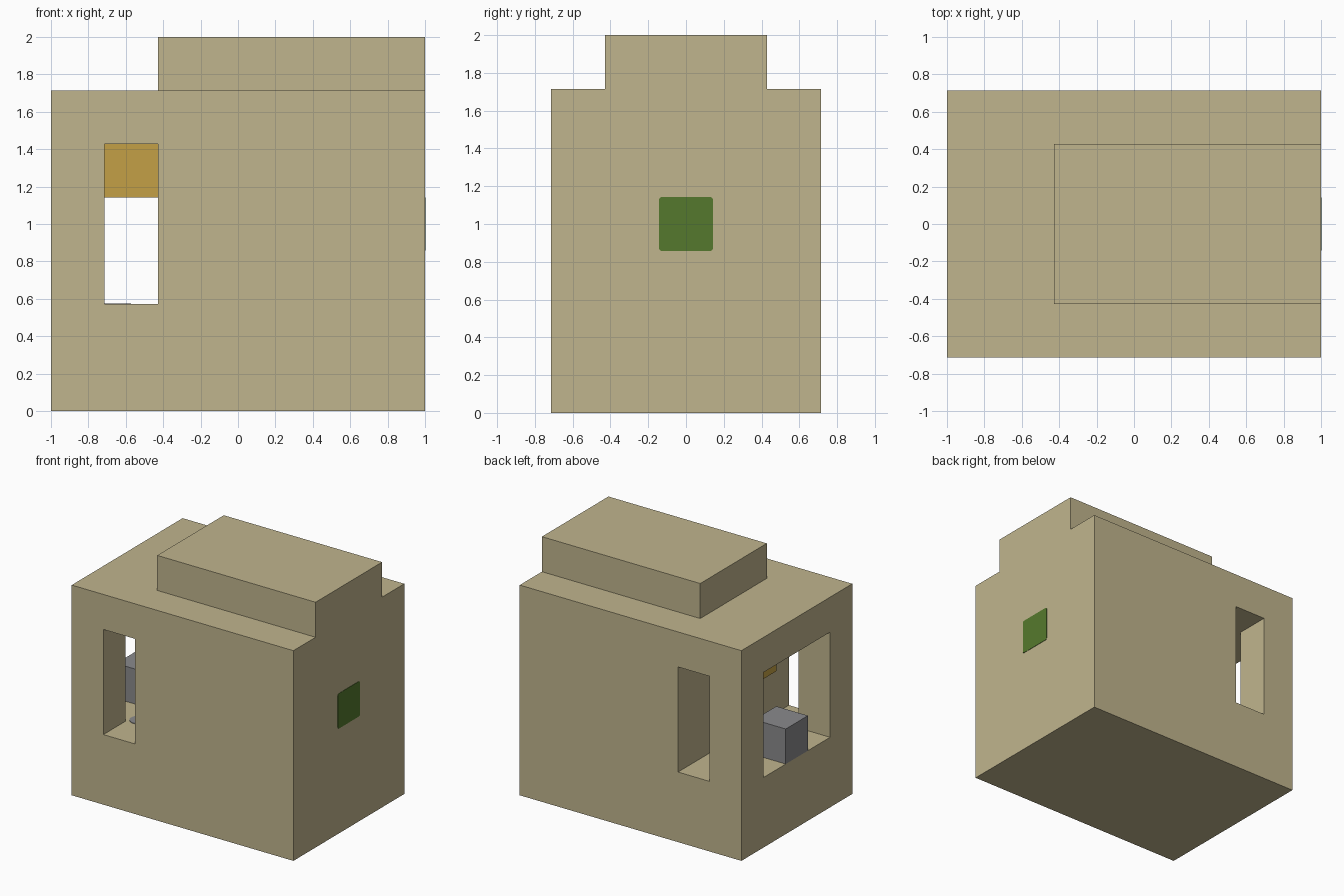
import bpy
import bmesh
from mathutils import Vector

U = 1 / 7  # one block unit

if "Cube" in bpy.data.objects:
    bpy.data.objects.remove(bpy.data.objects["Cube"], do_unlink=True)


def material(name, color):
    m = bpy.data.materials.new(name)
    m.use_nodes = True
    m.diffuse_color = (*color, 1)
    m.node_tree.nodes["Principled BSDF"].inputs["Base Color"].default_value = (*color, 1)
    return m


TAN = material("tan", (0.527, 0.462, 0.270))
AMBER = material("amber", (0.552, 0.352, 0.061))
GREEN = material("green", (0.091, 0.191, 0.026))
GREY = material("grey", (0.254, 0.254, 0.262))


def finish(bm, name, mat):
    bmesh.ops.recalc_face_normals(bm, faces=bm.faces)
    me = bpy.data.meshes.new(name)
    bm.to_mesh(me)
    bm.free()
    me.materials.append(mat)
    ob = bpy.data.objects.new(name, me)
    bpy.context.collection.objects.link(ob)
    return ob


def prism(name, outline, z0, z1, mat):
    """Extrude a plan outline, given in block units, from z0 to z1."""
    bm = bmesh.new()
    face = bm.faces.new([bm.verts.new((x * U, y * U, z0 * U)) for x, y in outline])
    top = bmesh.ops.extrude_face_region(bm, geom=[face])["geom"]
    verts = [g for g in top if isinstance(g, bmesh.types.BMVert)]
    bmesh.ops.translate(bm, verts=verts, vec=Vector((0, 0, (z1 - z0) * U)))
    return finish(bm, name, mat)


def block(name, x0, x1, half_y, z0, z1, mat):
    return prism(name, [(x0, -half_y), (x1, -half_y), (x1, half_y), (x0, half_y)], z0, z1, mat)


# Main housing with a cabin open at one end and a window through each side wall
body = block("housing", -7, 7, 5, 0, 12, TAN)
half = [(-8, -3), (-5, -3), (-5, -6), (-3, -6)]
cutter = prism("cabin_cutter", half + [(x, -y) for x, y in reversed(half)], 4, 10, TAN)
cutter.hide_render = True
cut = body.modifiers.new("cabin", "BOOLEAN")
cut.operation = "DIFFERENCE"
cut.solver = "EXACT"
cut.object = cutter
bpy.context.view_layer.update()
deps = bpy.context.evaluated_depsgraph_get()
body.modifiers[0].show_viewport = True
body_mesh = bpy.data.meshes.new_from_object(body.evaluated_get(deps))
body.modifiers.clear()
body.data = body_mesh
bpy.data.objects.remove(cutter, do_unlink=True)

# Raised roof, flush with the closed end
block("roof_box", -3, 7, 3, 12, 14, TAN)

# Cabin fittings
block("sill_box", -7, -5, 1, 4, 6, GREY)
block("ceiling_lamp", -5, -3, 1, 8, 10, AMBER)

bm = bmesh.new()
bmesh.ops.create_cone(bm, cap_ends=True, segments=24, radius1=U / 2, radius2=U / 2, depth=0.004)
disc = finish(bm, "floor_disc", GREY)
disc.location = (-4.5 * U, -2.5 * U, 4 * U + 0.002)

# Thin panel with clipped corners on the closed end
panel = block("end_panel", 6.99, 7.02, 1, 6, 8, GREEN)
bm = bmesh.new()
bm.from_mesh(panel.data)
corners = [e for e in bm.edges if abs(e.verts[0].co.x - e.verts[1].co.x) > 0.001]
bmesh.ops.bevel(bm, geom=corners, offset=0.014, segments=2, profile=0.5, affect="EDGES")
bm.to_mesh(panel.data)
bm.free()
